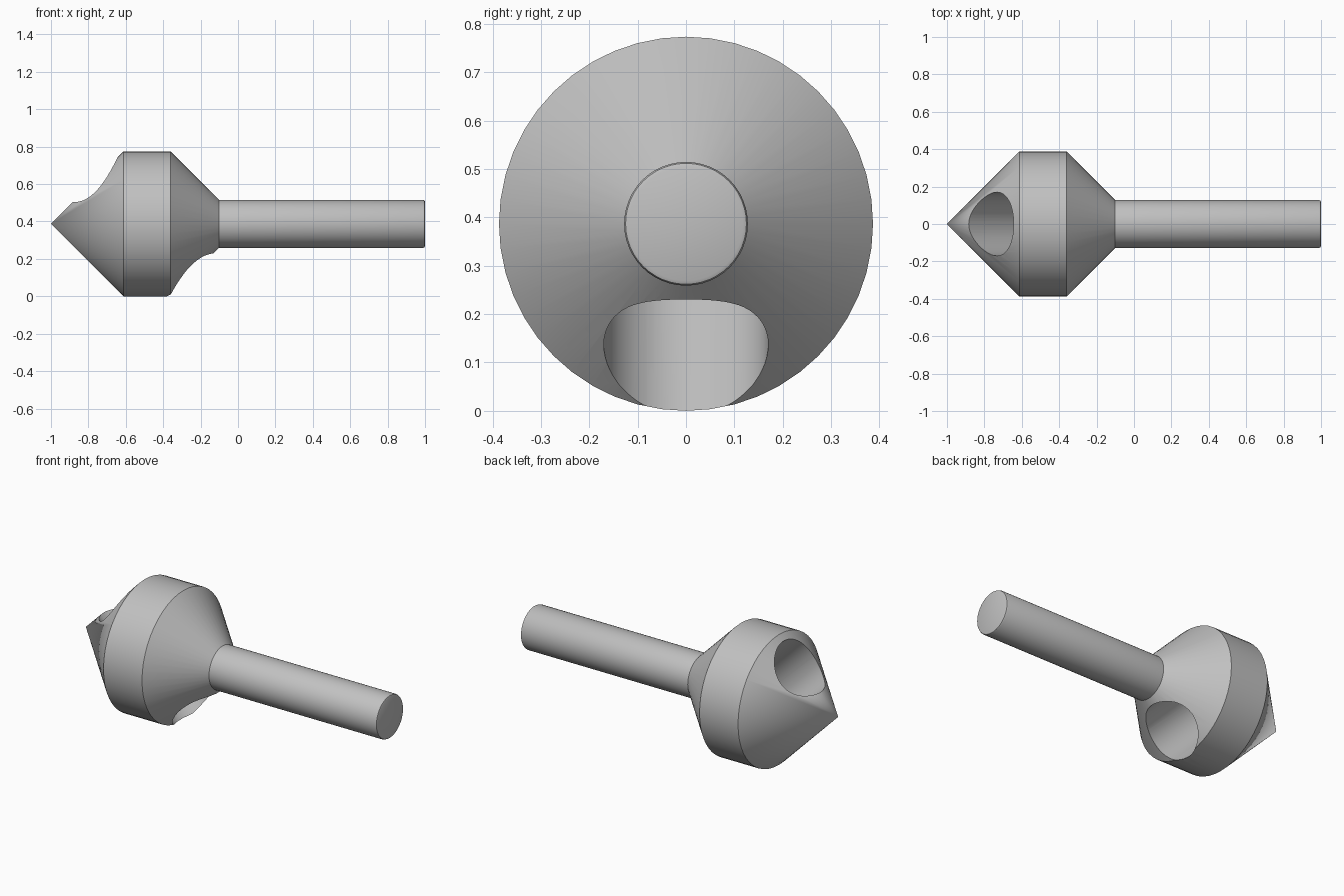
import bpy, bmesh, math
from mathutils import Matrix, Vector

if "Cube" in bpy.data.objects:
    bpy.data.objects.remove(bpy.data.objects["Cube"])

AXIS_Z = 0.387      # height of the tool axis
SEGMENTS = 48

steel = bpy.data.materials.new("grey steel")
steel.diffuse_color = (0.53, 0.53, 0.53, 1)
steel.use_nodes = True
steel.node_tree.nodes["Principled BSDF"].inputs["Base Color"].default_value = steel.diffuse_color


def finish(name, bm):
    bmesh.ops.recalc_face_normals(bm, faces=bm.faces)
    mesh = bpy.data.meshes.new(name)
    bm.to_mesh(mesh)
    bm.free()
    mesh.materials.append(steel)
    obj = bpy.data.objects.new(name, mesh)
    bpy.context.collection.objects.link(obj)
    return obj


# Countersink body: pointed cone, cylindrical band, rear cone and shank,
# turned around the x axis from (x, radius) pairs
profile = [(-1, 0), (-0.613, 0.387), (-0.36, 0.387), (-0.101, 0.128),
           (0.99, 0.128), (0.997, 0.125), (1, 0.118), (1, 0)]
bm = bmesh.new()
verts = [bm.verts.new((x, 0, AXIS_Z + r)) for x, r in profile]
edges = [bm.edges.new(pair) for pair in zip(verts, verts[1:])]
bmesh.ops.spin(bm, geom=verts + edges, cent=(0, 0, AXIS_Z), axis=(1, 0, 0),
               angle=math.tau, steps=SEGMENTS)
bmesh.ops.remove_doubles(bm, verts=bm.verts, dist=1e-4)
body = finish("countersink_body", bm)

# Slanted cutting hole running square through the front cone to the rear cone
bm = bmesh.new()
turn = Vector((1, 0, -1)).to_track_quat('Z', 'Y').to_matrix().to_4x4()
bmesh.ops.create_cone(bm, cap_ends=True, segments=64, radius1=0.17,
                      radius2=0.17, depth=2,
                      matrix=Matrix.Translation((-0.527, 0, AXIS_Z)) @ turn)
cutter = finish("hole_cutter", bm)
cutter.hide_render = True

cut = body.modifiers.new("cutting hole", 'BOOLEAN')
cut.operation = 'DIFFERENCE'
cut.solver = 'EXACT'
cut.object = cutter
bpy.context.view_layer.objects.active = body
body.select_set(True)
bpy.ops.object.modifier_apply(modifier=cut.name)
bpy.data.objects.remove(cutter)

# Smooth round faces, crisp shoulders and hole rims
bpy.ops.object.shade_smooth_by_angle(angle=math.radians(30))
